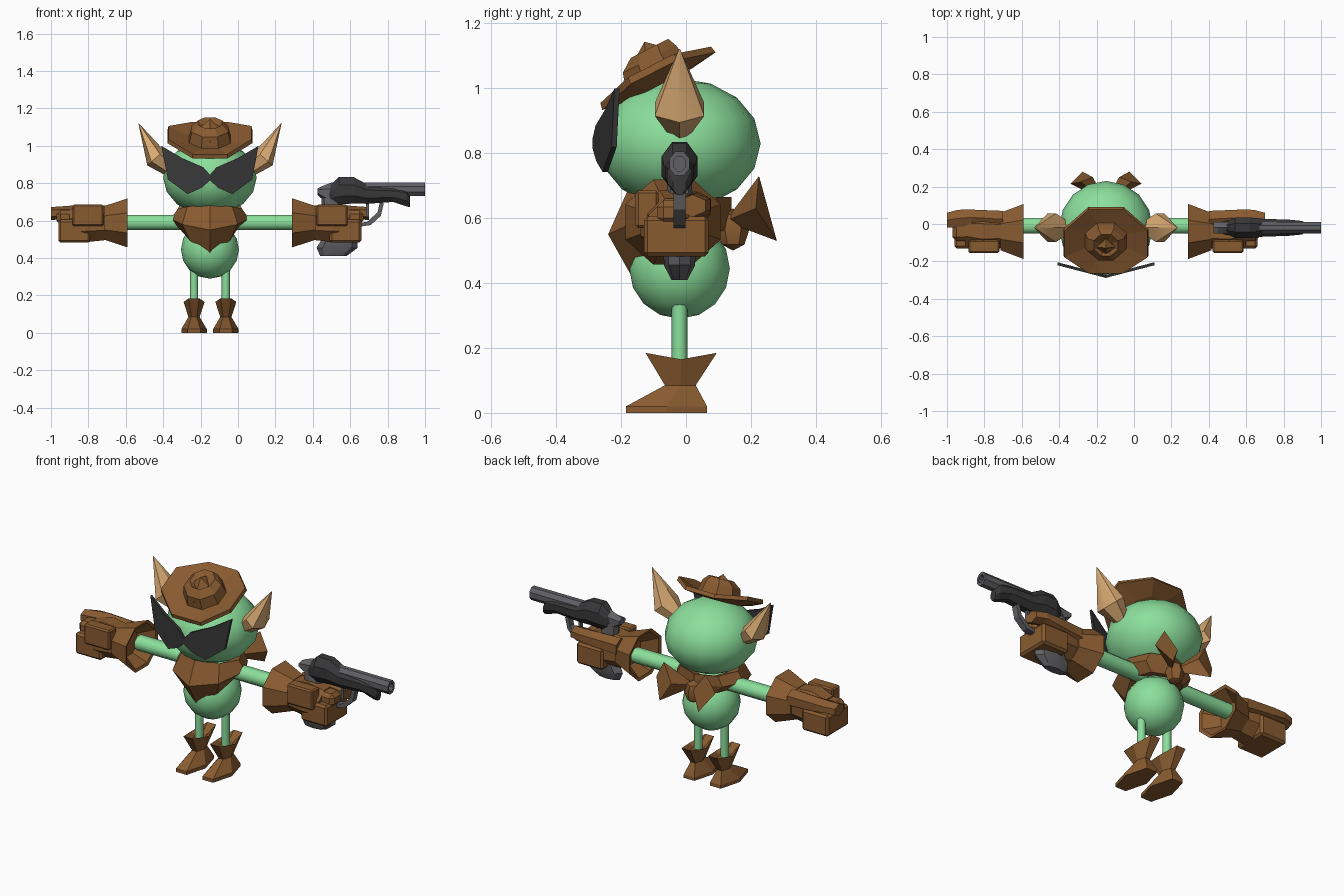
import bpy, bmesh, math
from mathutils import Vector, Matrix

if "Cube" in bpy.data.objects:
    bpy.data.objects.remove(bpy.data.objects["Cube"])

CX, CY = -0.15, -0.02   # body axis


def material(name, rgb):
    m = bpy.data.materials.new(name)
    m.diffuse_color = (*rgb, 1)
    m.use_nodes = True
    m.node_tree.nodes["Principled BSDF"].inputs["Base Color"].default_value = m.diffuse_color
    return m


GREEN = material("green skin", (0.26, 0.74, 0.33))
BROWN = material("brown leather", (0.25, 0.105, 0.03))
TAN = material("tan ear", (0.72, 0.42, 0.18))
DARK = material("dark grey", (0.04, 0.04, 0.042))
GREY = material("mid grey", (0.12, 0.12, 0.13))


def finish(name, bm, mat, angle=0):
    bmesh.ops.recalc_face_normals(bm, faces=bm.faces)
    me = bpy.data.meshes.new(name)
    bm.to_mesh(me)
    bm.free()
    ob = bpy.data.objects.new(name, me)
    bpy.context.collection.objects.link(ob)
    me.materials.append(mat)
    if angle:
        bpy.ops.object.select_all(action='DESELECT')
        bpy.context.view_layer.objects.active = ob
        ob.select_set(True)
        bpy.ops.object.shade_smooth_by_angle(angle=math.radians(angle))
    return ob


def loft(name, rings, mat, angle=0, caps=(True, True), closed=False):
    """Skin a list of equal-length point rings."""
    bm = bmesh.new()
    vs = [[bm.verts.new(p) for p in r] for r in rings]
    n = len(vs[0])
    pairs = list(zip(vs, vs[1:])) + ([(vs[-1], vs[0])] if closed else [])
    for a, b in pairs:
        for i in range(n):
            j = (i + 1) % n
            bm.faces.new((a[i], a[j], b[j], b[i]))
    if not closed:
        for k, ring in ((0, vs[0]), (1, vs[-1])):
            if caps[k]:
                bm.faces.new(ring)
    return finish(name, bm, mat, angle)


def ring_x(x, y, z, hy, hz, n=8):
    off = math.pi / n
    return [(x, y + hy * math.cos(off + 2 * math.pi * i / n) / math.cos(off),
             z + hz * math.sin(off + 2 * math.pi * i / n) / math.cos(off)) for i in range(n)]


def ring_z(x, y, z, hx, hy, n=8, off=0.0):
    return [(x + hx * math.cos(off + 2 * math.pi * i / n),
             y + hy * math.sin(off + 2 * math.pi * i / n), z) for i in range(n)]


def ball(name, loc, r, mat, seg=16, rings=8):
    bm = bmesh.new()
    bmesh.ops.create_uvsphere(bm, u_segments=seg, v_segments=rings, radius=1)
    bmesh.ops.transform(bm, matrix=Matrix.Translation(loc) @ Matrix.Diagonal((*r, 1)), verts=bm.verts)
    return finish(name, bm, mat, 35)


def block(name, lo, hi, mat, bevel=0.0):
    bm = bmesh.new()
    lo, hi = Vector(lo), Vector(hi)
    d = hi - lo
    d.x = abs(d.x)
    bmesh.ops.create_cube(bm, size=1, matrix=Matrix.Translation((lo + hi) / 2) @ Matrix.Diagonal((*d, 1)))
    if bevel:
        bmesh.ops.bevel(bm, geom=bm.edges[:], offset=bevel, segments=1, affect='EDGES')
    return finish(name, bm, mat)


# head, body and arms
ball("head", (CX, CY, 0.83), (0.25, 0.25, 0.2), GREEN)
ball("body", (CX, CY, 0.445), (0.155, 0.155, 0.155), GREEN)
loft("arms", [ring_x(CX + s * 0.48, CY + 0.01, 0.59, 0.042, 0.04) for s in (-1, 1)], GREEN, 50)

for s, side in ((-1, "left"), (1, "right")):
    X = lambda d: CX + s * d

    # leg
    loft(side + "_leg", [ring_z(X(0.085), CY, z, 0.022, 0.024) for z in (0.1, 0.345)], GREEN, 50)

    # boot: sole, ankle and flared top that dips in the middle
    def boot_ring(z, hx, front, back, dip=0.0):
        my = (front + back) / 2
        return [(X(0.085 + u * hx), y, z - dz) for u, y, dz in (
            (-0.5, front, 0), (0.5, front, 0), (1, my, dip),
            (0.5, back, 0), (-0.5, back, 0), (-1, my, dip))]
    loft(side + "_boot", [boot_ring(0, 0.068, -0.185, 0.065), boot_ring(0.02, 0.068, -0.185, 0.065),
                          boot_ring(0.085, 0.03, -0.065, 0.03),
                          boot_ring(0.185, 0.056, -0.125, 0.095, 0.02),
                          boot_ring(0.15, 0.03, -0.06, 0.03)], BROWN)

    # ear: narrow base, broad middle, pointed tip
    def ear_ring(outer, inner, hy):
        a, b = Vector((X(outer[0]), CY, outer[1])), Vector((X(inner[0]), CY, inner[1]))
        m, d = (a + b) / 2, (a - b) / 2
        return [m + d * math.cos(k * math.pi / 3) + Vector((0, hy * math.sin(k * math.pi / 3), 0))
                for k in range(6)]
    loft(side + "_ear", [ear_ring((0.215, 0.83), (0.18, 0.9), 0.03),
                         ear_ring((0.335, 0.895), (0.245, 0.975), 0.088),
                         ear_ring((0.383, 1.122), (0.38, 1.12), 0.002)], TAN, 40)

    # hollow flared glove cuff
    cy = -0.04
    loft(side + "_cuff", [ring_x(X(0.565), cy, 0.588, 0.1, 0.09),
                          ring_x(X(0.44), cy, 0.588, 0.147, 0.131),
                          ring_x(X(0.445), cy, 0.588, 0.13, 0.115),
                          ring_x(X(0.52), cy, 0.588, 0.07, 0.07)], BROWN)
    # fist, curled fingers, forefinger and thumb
    loft(side + "_palm", [ring_x(X(0.55), cy, 0.585, 0.088, 0.088), ring_x(X(0.66), cy, 0.585, 0.1, 0.1),
                          ring_x(X(0.75), cy + 0.01, 0.575, 0.085, 0.085)], BROWN)
    block(side + "_fingers", (X(0.64), -0.13, 0.482), (X(0.81), 0.07, 0.605), BROWN, 0.012)
    loft(side + "_forefinger", [ring_x(X(0.55), 0.025, 0.63, 0.045, 0.045, 6),
                                ring_x(X(0.72), 0.035, 0.638, 0.042, 0.038, 6),
                                ring_x(X(0.79), 0.03, 0.642, 0.046, 0.03, 6),
                                ring_x(X(0.85), 0.02, 0.638, 0.04, 0.03, 6)], BROWN)
    block(side + "_knuckle", (X(0.7), -0.09, 0.58), (X(0.82), 0.01, 0.655), BROWN, 0.02)
    block(side + "_thumb", (X(0.57), -0.155, 0.57), (X(0.735), -0.085, 0.685), BROWN, 0.008)

    # neckerchief tail: flares outward from the knot
    p = Vector((CX, 0.12, 0.59))
    tail = [Vector(v) for v in ((X(0.135), 0.225, 0.73), (X(0.19), 0.215, 0.63),
                                (X(0.125), 0.28, 0.53), (X(0.07), 0.25, 0.63))]
    loft(side + "_neckerchief_tail", [[p + (t - p) * 0.12 for t in tail], tail], BROWN)

# neckerchief: folded ring that drops to a point at the front
top, mid, low = [], [], []
for i in range(8):
    a = -math.pi / 2 + i * math.pi / 4
    c, f = math.cos(a), -math.sin(a)
    front = max(f, 0) ** 2
    top.append((CX + 0.17 * c, CY - 0.16 * f, 0.665 + 0.02 * front))
    mid.append((CX + 0.21 * c, CY - (0.22 if f > 0 else 0.16) * f, 0.61 - 0.06 * front))
    low.append((CX + 0.15 * c, CY - 0.15 * f, 0.56 - 0.135 * front))
loft("neckerchief", [top, mid, low, ring_z(CX, CY, 0.57, 0.1, 0.1, 8, -math.pi / 2),
                     ring_z(CX, CY, 0.64, 0.1, 0.1, 8, -math.pi / 2)], BROWN, closed=True)
ball("neckerchief_knot", (CX, 0.145, 0.565), (0.05, 0.05, 0.065), BROWN, 6, 4)

# hat: upturned brim and pinched crown, tilted forward
tilt = Matrix.Translation((CX, -0.085, 1.025)) @ Matrix.Rotation(math.radians(27), 4, 'X')


def hat_ring(rx, ry, z, side_lift=0.0, shift=0.0, n=8):
    off = math.pi / 8
    out = []
    for i in range(n):
        a = off + i * 2 * math.pi / n
        out.append(tilt @ Vector((rx * math.cos(a), shift + ry * math.sin(a),
                                  z + side_lift * math.cos(a) ** 2)))
    return out


loft("hat_brim", [hat_ring(0.12, 0.115, -0.015), hat_ring(0.245, 0.212, -0.01, 0.045),
                  hat_ring(0.24, 0.207, 0.012, 0.045), hat_ring(0.125, 0.12, 0.01)], BROWN)
loft("hat_crown", [hat_ring(0.125, 0.12, -0.01), hat_ring(0.105, 0.1, 0.07, 0, 0.005),
                   hat_ring(0.07, 0.07, 0.1, 0, 0.02), hat_ring(0.03, 0.03, 0.075, 0, 0.0)], BROWN)
# crease ridge on the crown
bm = bmesh.new()
ridge = [bm.verts.new(tilt @ Vector(v)) for v in (
    (0, -0.1, 0.045), (-0.05, 0, 0.085), (0, 0.055, 0.09), (0.05, 0, 0.085), (0, 0.015, 0.125))]
for i in range(4):
    bm.faces.new((ridge[i], ridge[(i + 1) % 4], ridge[4]))
bm.faces.new(ridge[:4])
finish("hat_crease", bm, BROWN)

# sunglasses: two swept lenses that wrap around the face
half = [(0, 0.845), (0.035, 0.885), (0.15, 0.935), (0.26, 1.0), (0.225, 0.82), (0.12, 0.742), (0.045, 0.775), (0, 0.815)]
for s, side in ((-1, "left"), (1, "right")):
    rings = [[(CX + s * x, y0 + 0.26 * x, z) for x, z in half] for y0 in (-0.288, -0.272)]
    loft(side + "_lens", rings, DARK)

# revolver
gy = CY
frame = [(0.49, 0.735, 0.03, 0.05), (0.54, 0.76, 0.055, 0.074), (0.62, 0.762, 0.055, 0.07),
         (0.69, 0.742, 0.048, 0.052), (0.83, 0.742, 0.043, 0.042), (0.90, 0.728, 0.036, 0.052),
         (0.92, 0.70, 0.02, 0.028)]
loft("gun_frame", [ring_x(x, gy, z, hy, hz) for x, z, hy, hz in frame], DARK)
bore = [(0.6, 0.037), (1.0, 0.037), (1.0, 0.022), (0.95, 0.022)]
loft("gun_barrel", [ring_x(x, gy, 0.768, r * 0.85, r, 8) for x, r in bore], GREY, 30)
loft("gun_hammer", [ring_x(x, gy, z, 0.03, h, 6) for x, z, h in
                    ((0.425, 0.755, 0.015), (0.45, 0.75, 0.03), (0.5, 0.74, 0.055), (0.55, 0.74, 0.05))], GREY)
loft("gun_grip", [ring_z(x, gy, z, hx, hy) for x, z, hx, hy in
                  ((0.51, 0.41, 0.07, 0.025), (0.53, 0.455, 0.11, 0.048), (0.55, 0.52, 0.09, 0.05),
                   (0.51, 0.62, 0.06, 0.045), (0.49, 0.74, 0.045, 0.035))], GREY, 30)
guard = [(0.77, 0.70), (0.755, 0.635), (0.70, 0.585), (0.63, 0.575)]
loft("gun_trigger_guard", [[(x - 0.009, gy - 0.018, z + 0.009), (x + 0.009, gy - 0.018, z - 0.009),
                            (x + 0.009, gy + 0.018, z - 0.009), (x - 0.009, gy + 0.018, z + 0.009)]
                           for x, z in guard], GREY)
block("gun_trigger", (0.685, gy - 0.01, 0.62), (0.7, gy + 0.01, 0.70), GREY)
